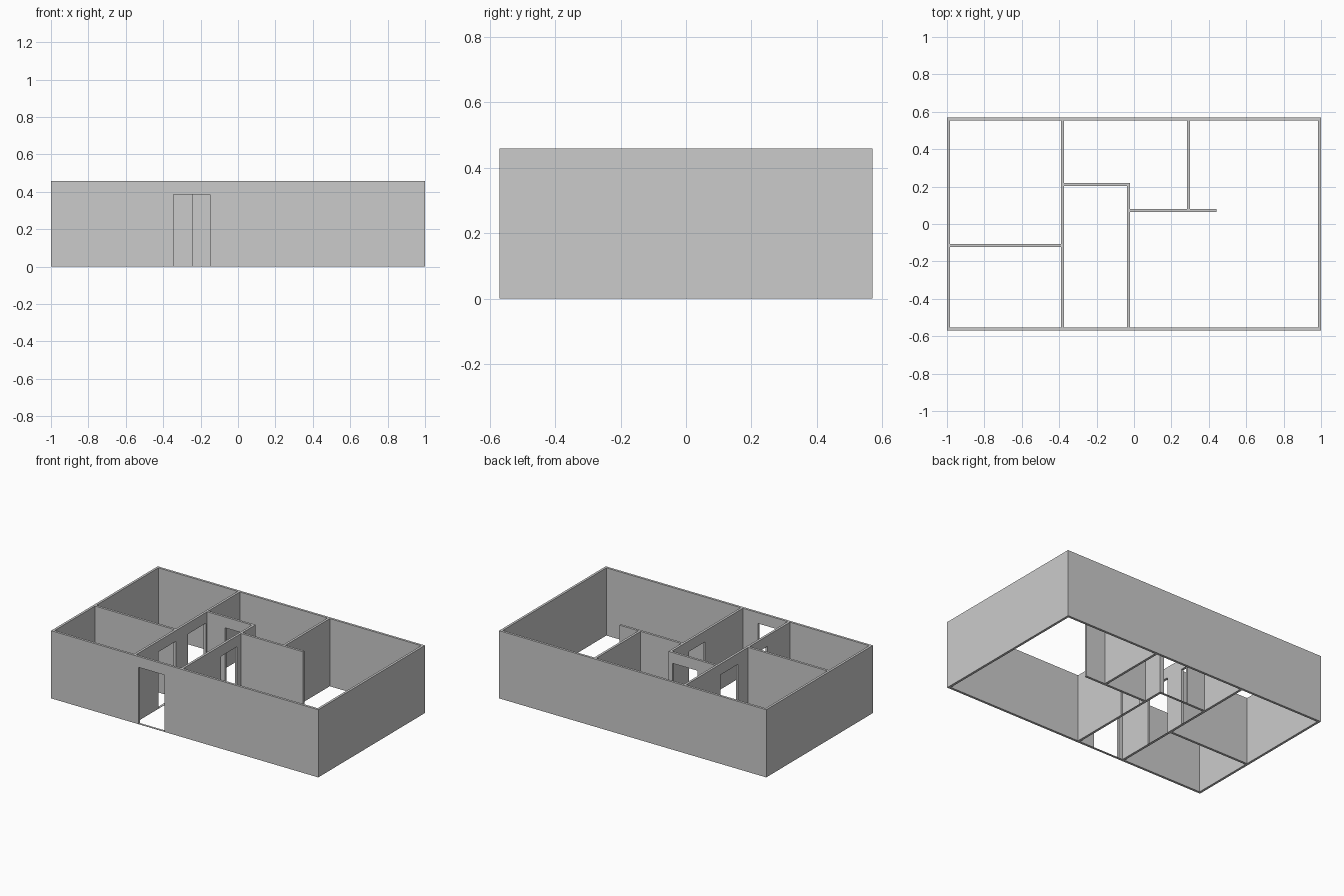
import bpy

if "Cube" in bpy.data.objects:
    bpy.data.objects.remove(bpy.data.objects["Cube"])

H = 0.458        # wall height
T = 0.016        # wall thickness
DOOR_TOP = 0.385
SILL = 0.002     # thin threshold left under each doorway
W, D = 1.0, 0.57 # half width and half depth of the house


def box(name, x0, x1, y0, y1, z0=0.0, z1=H):
    bpy.ops.mesh.primitive_cube_add(
        size=1, location=((x0 + x1) / 2, (y0 + y1) / 2, (z0 + z1) / 2))
    ob = bpy.context.object
    ob.name = name
    ob.scale = (x1 - x0, y1 - y0, z1 - z0)
    bpy.ops.object.transform_apply(location=False, rotation=False, scale=True)
    return ob


def cut(target, x0, x1, y0, y1, z0, z1):
    cutter = box(target.name + "_cutter", x0, x1, y0, y1, z0, z1)
    cutter.hide_render = True
    cutter.display_type = 'WIRE'
    mod = target.modifiers.new("opening", 'BOOLEAN')
    mod.operation = 'DIFFERENCE'
    mod.solver = 'EXACT'
    mod.object = cutter
    bpy.context.view_layer.objects.active = target
    bpy.ops.object.modifier_apply(modifier=mod.name)
    bpy.data.objects.remove(cutter)


def wall_x(name, y, x0, x1, doors=()):
    """Wall running along x, centred on y."""
    ob = box(name, x0, x1, y - T / 2, y + T / 2)
    for a, b in doors:
        cut(ob, a, b, y - T, y + T, SILL, DOOR_TOP)


def wall_y(name, x, y0, y1, doors=()):
    """Wall running along y, centred on x."""
    ob = box(name, x - T / 2, x + T / 2, y0, y1)
    for a, b in doors:
        cut(ob, x - T, x + T, a, b, SILL, DOOR_TOP)


# Outer shell: open ring with the front doorway
shell = box("outer_walls", -W, W, -D, D)
cut(shell, -W + T, W - T, -D + T, D - T, -0.1, H + 0.1)
cut(shell, -0.345, -0.15, -D - T, -D + 2 * T, SILL, DOOR_TOP)

# Left rooms
LX, HX = -0.382, -0.03
wall_y("left_partition", LX, -D + T, D - T, [(-0.315, -0.13), (0.0, 0.19)])
wall_x("left_room_divider", -0.115, -W + T, LX - T / 2)

# Hallway
wall_x("hall_end_wall", 0.212, LX + T / 2, HX + T / 2, [(-0.24, -0.053)])
wall_y("hall_side_wall", HX, -D + T, 0.212 - T / 2, [(-0.15, 0.022)])

# Back room and the stub wall into the living area
wall_x("back_room_wall", 0.073, HX + T / 2, 0.442)
wall_y("back_room_divider", 0.291, 0.073 + T / 2, D - T)
